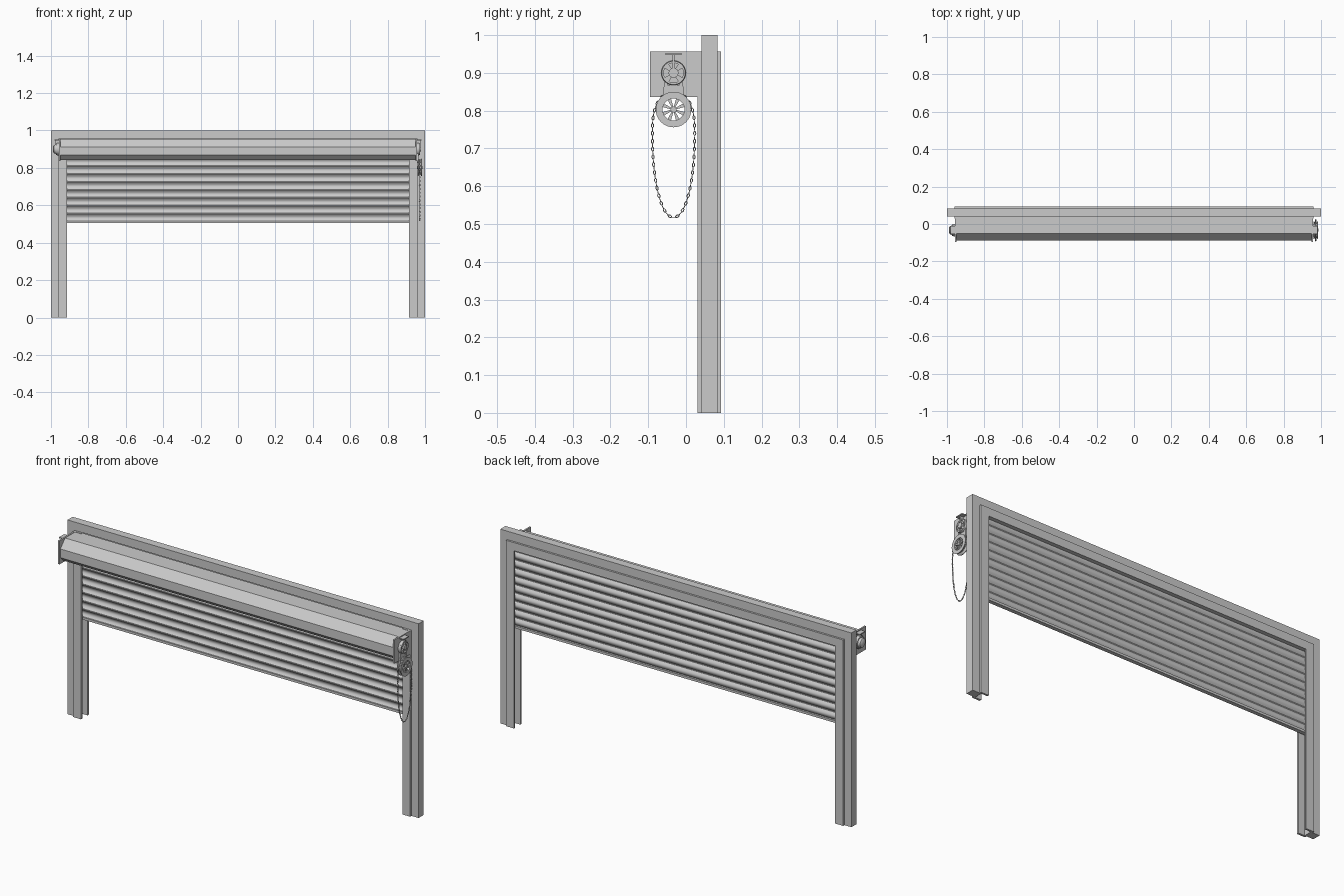
import bpy, bmesh
from math import sin, cos, pi
from mathutils import Matrix, Vector

if "Cube" in bpy.data.objects:
    bpy.data.objects.remove(bpy.data.objects["Cube"])

AY, AZ, WZ = -0.033, 0.90, 0.803      # axle centre, chain wheel height


def finish(name, bm, smooth=False):
    bmesh.ops.remove_doubles(bm, verts=bm.verts, dist=1e-6)
    bmesh.ops.recalc_face_normals(bm, faces=bm.faces)
    me = bpy.data.meshes.new(name)
    bm.to_mesh(me)
    bm.free()
    ob = bpy.data.objects.new(name, me)
    bpy.context.collection.objects.link(ob)
    if smooth:
        bpy.context.view_layer.objects.active = ob
        ob.select_set(True)
        bpy.ops.object.shade_smooth_by_angle(angle=0.6)
        ob.select_set(False)
    return ob


def prism(bm, pts, axis, a, b):
    """Extrude a 2D outline along an axis from a to b."""
    place = {'x': lambda p, t: (t, p[0], p[1]),
             'y': lambda p, t: (p[0], t, p[1]),
             'z': lambda p, t: (p[0], p[1], t)}[axis]
    lo = [bm.verts.new(place(p, a)) for p in pts]
    hi = [bm.verts.new(place(p, b)) for p in pts]
    bm.faces.new(lo)
    bm.faces.new(hi[::-1])
    n = len(pts)
    for i in range(n):
        bm.faces.new((lo[i], lo[(i + 1) % n], hi[(i + 1) % n], hi[i]))


def part(name, pts, axis, a, b, smooth=False):
    bm = bmesh.new()
    prism(bm, pts, axis, a, b)
    return finish(name, bm, smooth)


def rect(a0, a1, b0, b1):
    return [(a0, b0), (a1, b0), (a1, b1), (a0, b1)]


def lathe(bm, profile, cy, cz, n=32):
    """Revolve a closed (x, radius) profile round an axis along x."""
    rings = [[bm.verts.new((x, cy + r * cos(2 * pi * k / n), cz + r * sin(2 * pi * k / n)))
              for x, r in profile] for k in range(n)]
    m = len(profile)
    for k in range(n):
        p, q = rings[k], rings[(k + 1) % n]
        for i in range(m):
            j = (i + 1) % m
            bm.faces.new((p[i], p[j], q[j], q[i]))


def disc(bm, x0, x1, r, cy, cz, n=32):
    prism(bm, [(cy + r * cos(2 * pi * k / n), cz + r * sin(2 * pi * k / n)) for k in range(n)],
          'x', x0, x1)


def spokes(bm, count, r0, r1, w0, w1, cy, cz, x0, x1, phase=0):
    for k in range(count):
        a = 2 * pi * k / count + phase
        d, t = Vector((cos(a), sin(a))), Vector((-sin(a), cos(a)))
        c = Vector((cy, cz))
        prism(bm, [c + d * r0 - t * w0, c + d * r1 - t * w1,
                   c + d * r1 + t * w1, c + d * r0 + t * w0], 'x', x0, x1)


def mirror_x(ob, name):
    bm = bmesh.new()
    bm.from_mesh(ob.data)
    bm.transform(Matrix.Scale(-1, 4, (1, 0, 0)))
    return finish(name, bm)


# Door frame
part("door_frame", [(-1, 0), (-0.957, 0), (-0.957, 0.957), (0.957, 0.957), (0.957, 0),
                    (1, 0), (1, 1), (-1, 1)], 'y', 0.041, 0.083)

# Guide channels, open towards the middle
guide = part("right_guide", [(0.915, 0.03), (0.96, 0.03), (0.96, 0.093), (0.915, 0.093),
                             (0.915, 0.083), (0.95, 0.083), (0.95, 0.041), (0.915, 0.041)],
             'z', 0, 0.957)
mirror_x(guide, "left_guide")
part("lintel", rect(0.072, 0.093, 0.915, 0.957), 'x', -0.957, 0.957)

# Slatted curtain: curved slats with a flat joint between them
pitch, z0, count = 0.0425, 0.513, 10
front, back = [], []
for s in range(count):
    for i in range(8):
        t = i / 7
        z = z0 + pitch * (s + 0.06 + 0.88 * t)
        y = 0.056 + 0.010 * sin(pi * t)
        front.append((y, z))
        back.append((y + 0.003, z))
part("curtain", front + back[::-1], 'x', -0.945, 0.945, True)
part("bottom_bar", rect(0.05, 0.07, 0.505, 0.517), 'x', -0.945, 0.945)

# Roller hood: folded sheet
outer = [(0.041, 0.955), (-0.05, 0.955), (-0.088, 0.913), (-0.088, 0.868),
         (-0.062, 0.843), (0.01, 0.843)]
inner = [(0.01, 0.847), (-0.06, 0.847), (-0.084, 0.87), (-0.084, 0.911),
         (-0.048, 0.951), (0.041, 0.951)]
part("hood", outer + inner, 'x', -0.951, 0.951)
bm = bmesh.new()
disc(bm, -0.95, 0.95, 0.04, AY, AZ)
finish("roller_tube", bm, True)

# End plates
plate = part("right_end_plate", rect(-0.095, 0.041, 0.836, 0.957), 'x', 0.95, 0.958)
mirror_x(plate, "left_end_plate")

# Axle bearings with spoked cover and a T-shaped tab on top
bm = bmesh.new()
disc(bm, 0.958, 0.966, 0.033, AY, AZ)
lathe(bm, [(0.964, 0.033), (0.964, 0.026), (0.973, 0.026), (0.973, 0.031)], AY, AZ)
disc(bm, 0.964, 0.978, 0.013, AY, AZ, 24)
spokes(bm, 4, 0.01, 0.028, 0.004, 0.008, AY, AZ, 0.964, 0.972, pi / 4)
prism(bm, rect(AY - 0.003, AY + 0.003, 0.91, 0.95), 'x', 0.958, 0.976)
prism(bm, rect(AY - 0.021, AY + 0.021, 0.947, 0.952), 'x', 0.957, 0.982)
bearing = finish("right_bearing", bm, True)
left = mirror_x(bearing, "left_bearing")
bm = bmesh.new()
lathe(bm, [(-0.972, 0.0), (-0.972, 0.026), (-0.984, 0.022), (-0.99, 0.013), (-0.99, 0.0)], AY, AZ)
finish("left_axle_cap", bm, True)

# Bracket carrying the chain wheel
bm = bmesh.new()
for s in (-1, 1):
    prism(bm, [(AY + s * 0.016, 0.88), (AY + s * 0.024, 0.88),
               (AY + s * 0.030, 0.825), (AY + s * 0.018, 0.825)], 'x', 0.958, 0.966)
prism(bm, rect(AY - 0.022, AY + 0.022, 0.842, 0.868), 'x', 0.958, 0.964)
finish("wheel_bracket", bm)

# Chain wheel: grooved rim, hub and eight spokes
bm = bmesh.new()
lathe(bm, [(0.960, 0.029), (0.960, 0.047), (0.963, 0.047), (0.970, 0.038), (0.974, 0.038),
           (0.981, 0.047), (0.984, 0.047), (0.984, 0.029)], AY, WZ, 40)
disc(bm, 0.958, 0.986, 0.008, AY, WZ, 24)
spokes(bm, 8, 0.005, 0.031, 0.002, 0.005, AY, WZ, 0.966, 0.980, pi / 8)
finish("chain_wheel", bm, True)


# Hand chain: alternating oval links along a hanging loop
def loop_point(a):
    c, s = cos(a), sin(a)
    e, h = (2 / 2.6, 0.105) if s > 0 else (0.95, 0.222)
    y = abs(c) ** e * (1 if c >= 0 else -1) * 0.056
    z = abs(s) ** e * (1 if s >= 0 else -1) * h
    return Vector((0.972, AY + y, 0.74 + z))


dense = [loop_point(2 * pi * i / 1200) for i in range(1201)]
lengths = [0.0]
for p, q in zip(dense, dense[1:]):
    lengths.append(lengths[-1] + (q - p).length)
links = 72
bm = bmesh.new()
idx = 0
for k in range(links):
    while lengths[idx + 1] < lengths[-1] * k / links:
        idx += 1
    pos = dense[idx]
    tan = (dense[idx + 1] - dense[idx]).normalized()
    flat = Vector((1, 0, 0))
    side = tan.cross(flat)
    if k % 2:
        side, flat = flat, side
    rings = []
    for i in range(12):
        a = 2 * pi * i / 12
        out = tan * cos(a) + side * sin(a)
        centre = pos + tan * 0.0052 * cos(a) + side * 0.0029 * sin(a)
        rings.append([bm.verts.new(centre + (out * cos(b) + flat * sin(b)) * 0.0013)
                      for b in (2 * pi * j / 6 for j in range(6))])
    for i in range(12):
        p, q = rings[i], rings[(i + 1) % 12]
        for j in range(6):
            bm.faces.new((p[j], p[(j + 1) % 6], q[(j + 1) % 6], q[j]))
finish("hand_chain", bm, True)
